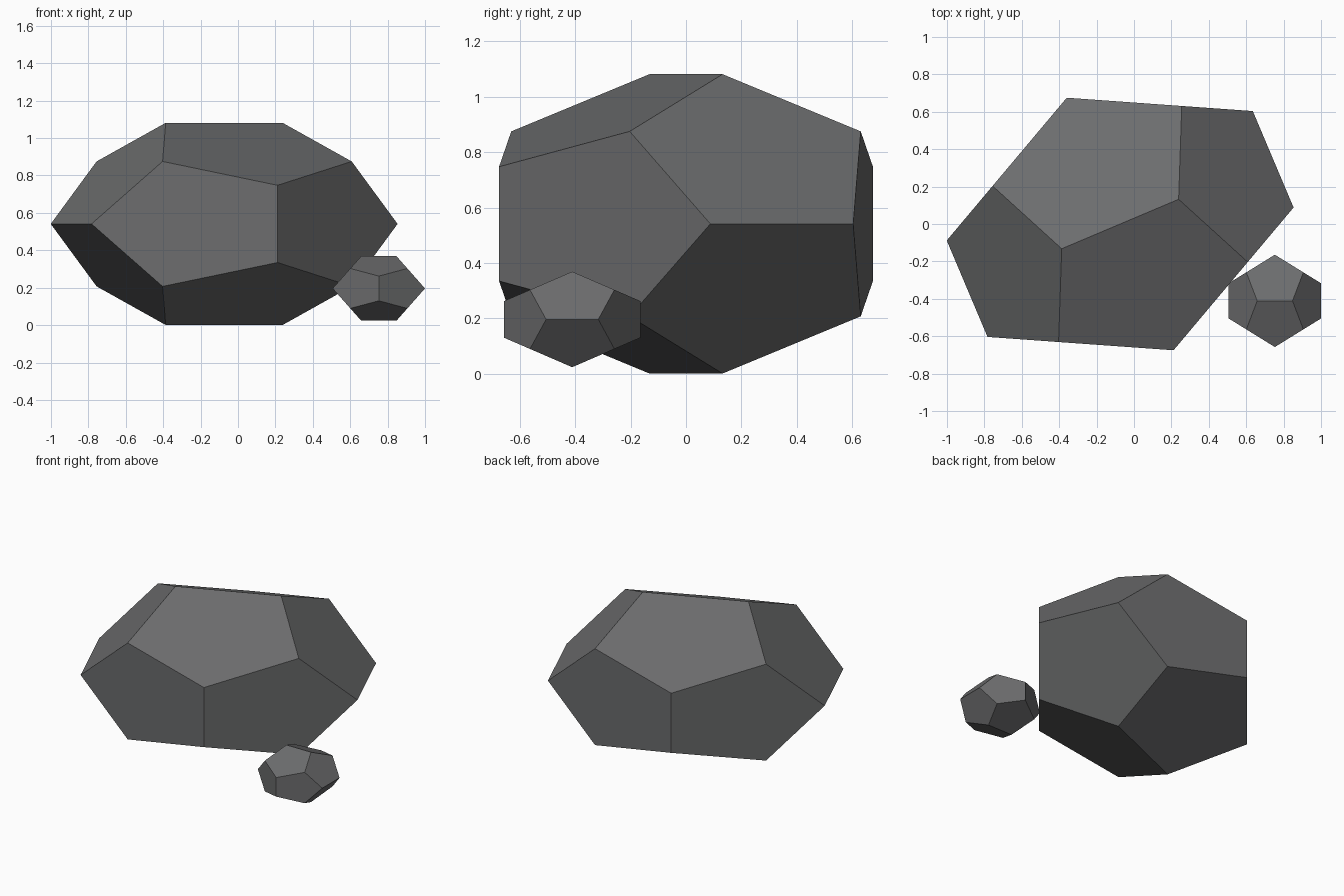
import bpy, bmesh, math
from mathutils import Matrix, Vector

if "Cube" in bpy.data.objects:
    bpy.data.objects.remove(bpy.data.objects["Cube"])

PHI = (1 + math.sqrt(5)) / 2

stone = bpy.data.materials.new("stone grey")
stone.diffuse_color = (0.15, 0.152, 0.155, 1)
stone.use_nodes = True
stone.node_tree.nodes["Principled BSDF"].inputs["Base Color"].default_value = stone.diffuse_color


def rock(name, centre, size, turn):
    """Flat-faced dodecahedron boulder, stretched by size and turned about z."""
    bm = bmesh.new()
    signs = (-1, 1)
    points = [(x, y, z) for x in signs for y in signs for z in signs]
    for a in signs:
        for b in signs:
            points += [(a * PHI, b / PHI, 0), (0, a * PHI, b / PHI), (b / PHI, 0, a * PHI)]
    for p in points:
        bm.verts.new(p)
    bmesh.ops.convex_hull(bm, input=bm.verts[:])
    # Merge the hull triangles into pentagons
    bmesh.ops.dissolve_limit(bm, angle_limit=math.radians(2),
                             verts=bm.verts[:], edges=bm.edges[:])
    bmesh.ops.recalc_face_normals(bm, faces=bm.faces[:])
    bm.transform(Matrix.Rotation(turn, 4, 'Z') @ Matrix.Diagonal(Vector((*size, 1))))
    mesh = bpy.data.meshes.new(name)
    bm.to_mesh(mesh)
    bm.free()
    mesh.materials.append(stone)
    obj = bpy.data.objects.new(name, mesh)
    obj.location = centre
    bpy.context.collection.objects.link(obj)
    return obj


# Big boulder and the small pebble beside it
rock("large_rock", (-0.074, 0.0, 0.541), (0.549, 0.453, 0.334), 0.4)
rock("small_rock", (0.753, -0.411, 0.196), (0.1525, 0.1525, 0.1067), 0.0)
